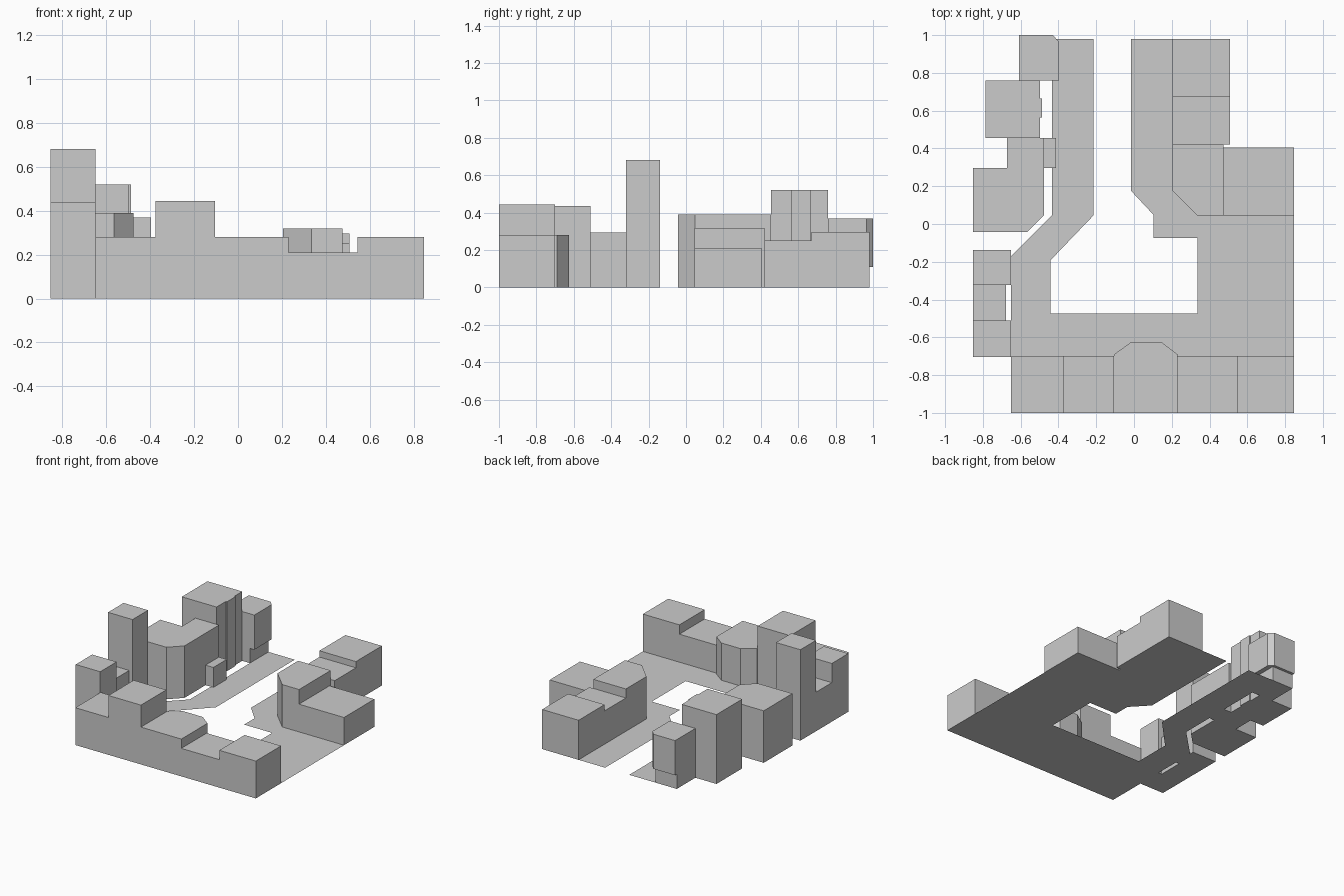
import bpy
import bmesh

cube = bpy.data.objects.get("Cube")
if cube:
    bpy.data.objects.remove(cube, do_unlink=True)

grey = bpy.data.materials.new("plain_grey")
grey.use_nodes = True
colour = (0.6, 0.6, 0.6, 1)
grey.diffuse_color = colour
grey.node_tree.nodes["Principled BSDF"].inputs["Base Color"].default_value = colour


def prism(name, outline, top, bottom=0.0):
    """Extrude a counter-clockwise plan outline; a zero height leaves a flat sheet."""
    bm = bmesh.new()
    face = bm.faces.new([bm.verts.new((x, y, bottom)) for x, y in outline])
    if top > bottom:
        result = bmesh.ops.extrude_face_region(bm, geom=[face], use_keep_orig=True)
        raised = [v for v in result["geom"] if isinstance(v, bmesh.types.BMVert)]
        bmesh.ops.translate(bm, verts=raised, vec=(0, 0, top - bottom))
        bmesh.ops.recalc_face_normals(bm, faces=bm.faces)
    mesh = bpy.data.meshes.new(name)
    bm.to_mesh(mesh)
    bm.free()
    mesh.materials.append(grey)
    obj = bpy.data.objects.new(name, mesh)
    bpy.context.collection.objects.link(obj)
    return obj


def block(name, x0, x1, y0, y1, top, bottom=0.0):
    return prism(name, [(x0, y0), (x1, y0), (x1, y1), (x0, y1)], top, bottom)


# Front terrace, with a chamfered bay on the middle house
FRONT, BACK = -1.0, -0.70
block("front_house_right", -0.65, -0.375, FRONT, BACK, 0.28)
block("front_house_tall", -0.375, -0.105, FRONT, BACK, 0.445)
bay = [(0.23, -0.69), (0.145, -0.625), (-0.015, -0.625), (-0.105, -0.69)]
prism("front_house_bay", [(-0.105, FRONT), (0.23, FRONT)] + bay, 0.28)
block("front_house_low", 0.23, 0.545, FRONT, BACK, 0.21)
block("front_house_left", 0.545, 0.848, FRONT, BACK, 0.28)

# Row on the +x side
corner = [(0.335, 0.045), (0.475, 0.045), (0.475, 0.42), (0.205, 0.42), (0.205, 0.175)]
prism("left_corner_house", corner, 0.318)
block("left_wide_house", 0.475, 0.848, 0.045, 0.405, 0.208)
block("left_middle_house", 0.205, 0.508, 0.42, 0.672, 0.25)
block("left_back_house", 0.205, 0.508, 0.672, 0.98, 0.297)

# Row on the -x side
block("right_front_house", -0.853, -0.65, -0.705, -0.51, 0.437)
block("right_low_house", -0.853, -0.678, -0.51, -0.322, 0.293)
block("right_tower", -0.853, -0.65, -0.322, -0.138, 0.682)
prism("right_corner_house", [(-0.853, -0.042), (-0.565, -0.042), (-0.477, 0.047), (-0.477, 0.455),
                             (-0.672, 0.455), (-0.672, 0.297), (-0.853, 0.297)], 0.39)
block("right_porch", -0.477, -0.412, 0.297, 0.455, 0.15)
prism("right_tall_house", [(-0.785, 0.455), (-0.497, 0.455), (-0.497, 0.565), (-0.487, 0.565),
                           (-0.487, 0.665), (-0.497, 0.665), (-0.497, 0.76), (-0.785, 0.76)], 0.52)

# Back house: upper floors overhang the ground floor
block("back_house_base", -0.61, -0.433, 0.76, 0.98, 0.11)
prism("back_house_upper", [(-0.61, 0.76), (-0.397, 0.76), (-0.397, 0.965),
                           (-0.43, 1.0), (-0.61, 1.0)], 0.37, 0.11)

# Flat street sheet around the open square
street = [(-0.65, BACK), (-0.105, BACK)] + bay[::-1] + [(0.23, BACK), (0.848, BACK),
          (0.848, 0.045), (0.335, 0.045), (0.205, 0.175), (0.205, 0.98), (-0.015, 0.98),
          (-0.015, 0.175), (0.102, 0.05), (0.102, -0.073), (0.335, -0.073), (0.335, -0.475),
          (-0.442, -0.475), (-0.442, -0.192), (-0.215, 0.045), (-0.215, 0.98),
          (-0.433, 0.98), (-0.433, 0.047), (-0.65, -0.17)]
prism("street", street, 0.0)
